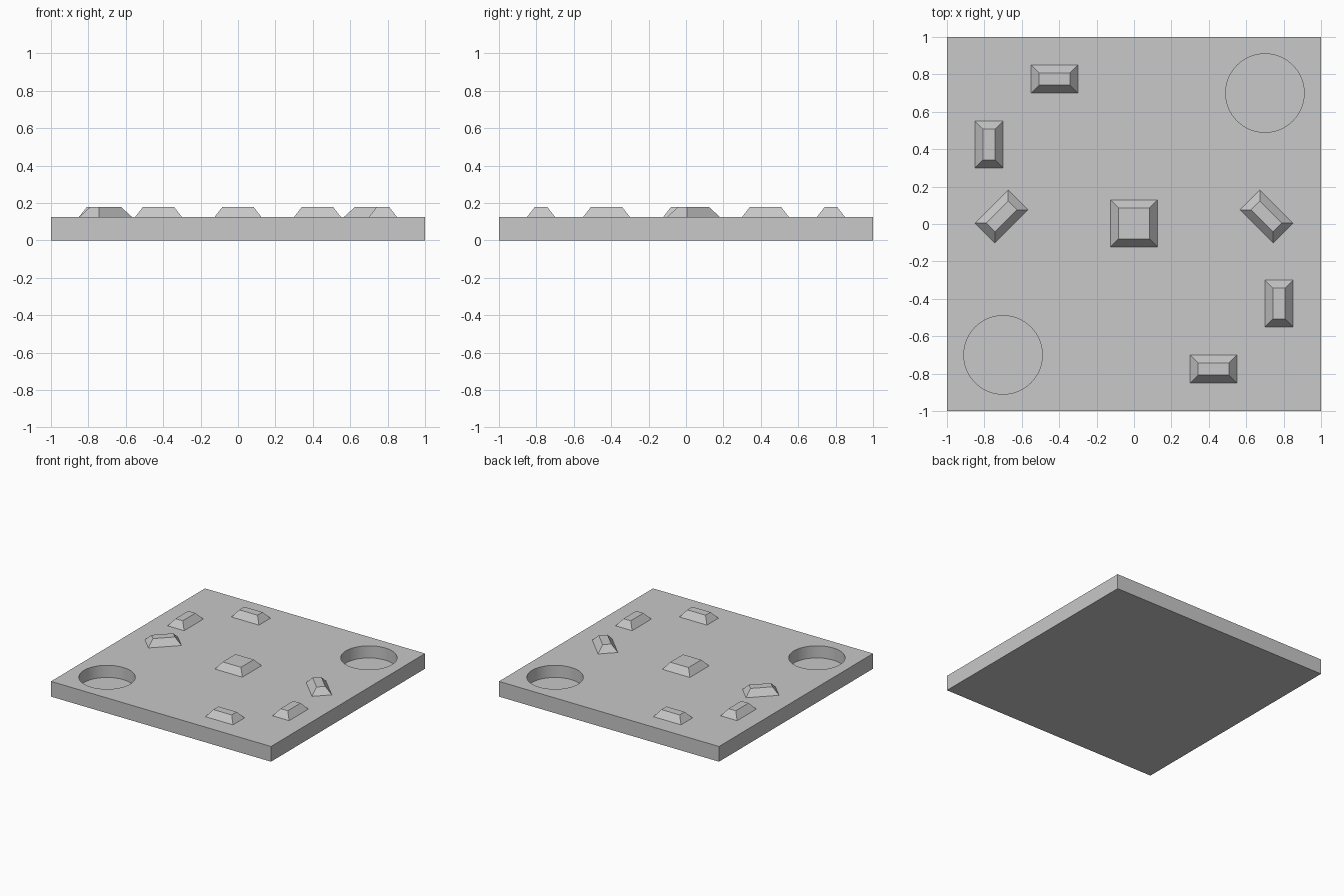
import bpy
import bmesh
import math
from mathutils import Matrix

old = bpy.data.objects.get("Cube")
if old:
    bpy.data.objects.remove(old, do_unlink=True)

PLATE_H = 0.125
FLOOR_Z = 0.025
STUD_H = 0.054
INSET = 0.042

grey = bpy.data.materials.new("light_grey")
grey.use_nodes = True
colour = (0.58, 0.58, 0.58, 1)
grey.diffuse_color = colour
grey.node_tree.nodes["Principled BSDF"].inputs["Base Color"].default_value = colour


def finish(bm, name):
    mesh = bpy.data.meshes.new(name)
    bm.to_mesh(mesh)
    bm.free()
    mesh.materials.append(grey)
    obj = bpy.data.objects.new(name, mesh)
    bpy.context.collection.objects.link(obj)
    return obj


def stud(name, x, y, length, width, angle=0):
    """Rectangular block whose top is inset on all four sides."""
    bm = bmesh.new()
    bmesh.ops.create_cube(bm, size=1)
    for v in bm.verts:
        inset = INSET if v.co.z > 0 else 0
        v.co.x = math.copysign(length / 2 - inset, v.co.x)
        v.co.y = math.copysign(width / 2 - inset, v.co.y)
        v.co.z = STUD_H if v.co.z > 0 else 0
    obj = finish(bm, name)
    obj.location = (x, y, PLATE_H)
    obj.rotation_euler.z = math.radians(angle)
    return obj


# Base plate
bm = bmesh.new()
bmesh.ops.create_cube(bm, size=1, matrix=Matrix.Translation((0, 0, PLATE_H / 2))
                      @ Matrix.Diagonal((2, 2, PLATE_H, 1)))
plate = finish(bm, "base_plate")

# Two round pockets in opposite corners
bm = bmesh.new()
for s in (-1, 1):
    bmesh.ops.create_cone(bm, cap_ends=True, segments=64, radius1=0.21, radius2=0.21,
                          depth=0.2, matrix=Matrix.Translation((0.7 * s, 0.7 * s, FLOOR_Z + 0.1)))
cutter = finish(bm, "pocket_cutter")
cutter.hide_render = True

cut = plate.modifiers.new("pockets", "BOOLEAN")
cut.operation = "DIFFERENCE"
cut.solver = "EXACT"
cut.object = cutter
bpy.ops.object.select_all(action="DESELECT")
bpy.context.view_layer.objects.active = plate
plate.select_set(True)
bpy.ops.object.modifier_apply(modifier=cut.name)
bpy.data.objects.remove(cutter, do_unlink=True)
bpy.ops.object.shade_smooth_by_angle(angle=math.radians(30))

# Raised studs: one square in the middle, bars around the other two corners
stud("centre_stud", 0, 0.003, 0.25, 0.25)
for side, s in (("left_front", 1), ("right_back", -1)):
    stud(side + "_bar_across", 0.425 * s, -0.775 * s, 0.25, 0.15)
    stud(side + "_bar_along", 0.775 * s, -0.425 * s, 0.15, 0.25)
for side, s in (("left", 1), ("right", -1)):
    stud(side + "_slanted_bar", 0.708 * s, 0.04, 0.25, 0.15, -45 * s)
